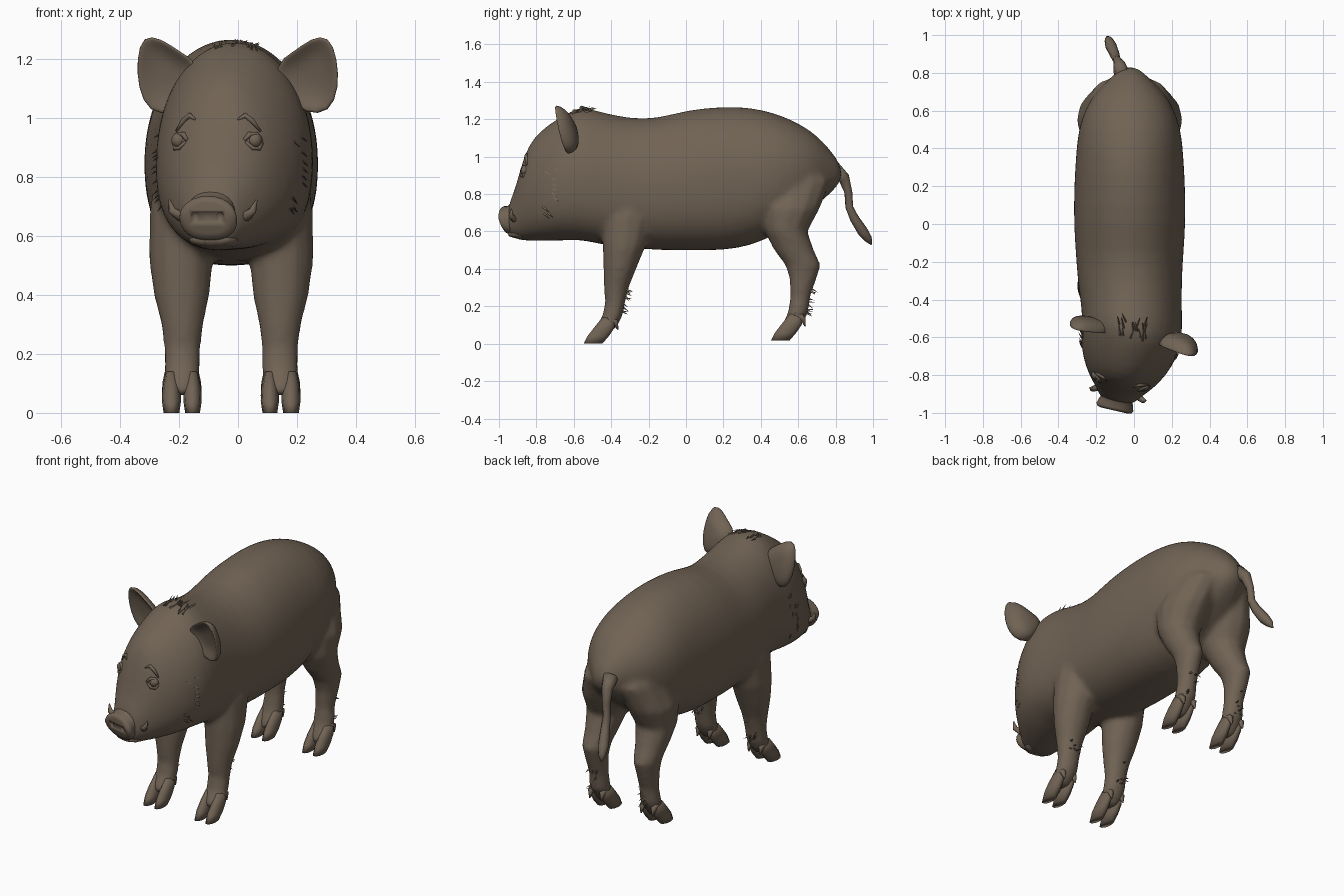
import bpy, bmesh, math, random
from mathutils import Vector, Matrix
from mathutils.bvhtree import BVHTree

if "Cube" in bpy.data.objects:
    bpy.data.objects.remove(bpy.data.objects["Cube"])

random.seed(4)
CX = -0.023                      # body centre line
hide = bpy.data.materials.new("brown hide")
hide.diffuse_color = (0.165, 0.125, 0.09, 1)
hide.use_nodes = True
hide.node_tree.nodes["Principled BSDF"].inputs["Base Color"].default_value = hide.diffuse_color


def place(p, sx=1):
    """Mirror by sx, turn the head to one side, and move to the centre line."""
    x, y, z = p[0] * sx, p[1], p[2]
    t = min(max((-0.38 - y) / 0.22, 0), 1)
    t = t * t * (3 - 2 * t)
    a = -math.radians(13) * t
    dy = y + 0.5
    return Vector((x * math.cos(a) - dy * math.sin(a) + CX + 0.03 * t,
                   x * math.sin(a) + dy * math.cos(a) - 0.5, z))


def plain(p, sx=1):
    return Vector((p[0] * sx + CX, p[1], p[2]))


def tilted(p, sx=1):
    """Snout: the lower edge leans back."""
    return place((p[0], p[1] + max(0, .67 - p[2]) * .4, p[2]), sx)


def finish(name, bm, subdiv=0, smooth=True):
    bmesh.ops.recalc_face_normals(bm, faces=bm.faces)
    me = bpy.data.meshes.new(name)
    bm.to_mesh(me)
    bm.free()
    for f in me.polygons:
        f.use_smooth = smooth
    me.materials.append(hide)
    ob = bpy.data.objects.new(name, me)
    bpy.context.collection.objects.link(ob)
    if subdiv:
        mod = ob.modifiers.new("smooth", 'SUBSURF')
        mod.levels = mod.render_levels = subdiv
    return ob


def loft(name, rings, sides=(1,), warp=plain, subdiv=0):
    """Skin closed rings of points; one copy for each mirror sign."""
    bm = bmesh.new()
    for sx in sides:
        vs = [[bm.verts.new(warp(p, sx)) for p in r] for r in rings]
        n = len(rings[0])
        for a, b in zip(vs, vs[1:]):
            for i in range(n):
                bm.faces.new((a[i], a[(i + 1) % n], b[(i + 1) % n], b[i]))
        bm.faces.new(vs[0])
        bm.faces.new(vs[-1][::-1])
    return finish(name, bm, subdiv)


def oval_y(y, zb, zt, hw, pear=0, n=24):
    """Upright cross-section at y: round on top, squarer below, pear narrows the top."""
    out = []
    for i in range(n):
        c, s = math.cos(2 * math.pi * i / n), math.sin(2 * math.pi * i / n)
        e = 2.05 if s > 0 else 2.4
        c = math.copysign(abs(c) ** (2 / e), c)
        s = math.copysign(abs(s) ** (2 / e), s)
        out.append((c * hw * (1 - pear * s), y, (zb + zt) / 2 + s * (zt - zb) / 2))
    return out


def oval_z(z, y0, y1, x0, x1, n=12):
    """Level cross-section for legs and toes."""
    return [((x0 + x1) / 2 + math.cos(a) * (x1 - x0) / 2,
             (y0 + y1) / 2 + math.sin(a) * (y1 - y0) / 2, z)
            for a in (2 * math.pi * i / n for i in range(n))]


def tube(name, path, sides=(1,), warp=plain, n=8):
    """Round tube through (x, y, z, radius) points."""
    rings = []
    for i, p in enumerate(path):
        d = Vector(path[min(i + 1, len(path) - 1)][:3]) - Vector(path[max(i - 1, 0)][:3])
        q = d.to_track_quat('Z', 'Y')
        rings.append([Vector(p[:3]) + q @ Vector((math.cos(t) * p[3], math.sin(t) * p[3], 0))
                      for t in (2 * math.pi * k / n for k in range(n))])
    return loft(name, rings, sides, warp)


# Body and head: y, bottom, top, half width, pear
body_rings = [
    (-0.96, .58, .745, .08, 0), (-0.92, .56, .82, .105, .1), (-0.885, .55, .95, .135, .1),
    (-0.84, .548, 1.085, .175, .12), (-0.76, .548, 1.16, .225, .12), (-0.66, .548, 1.225, .26, .1),
    (-0.56, .555, 1.275, .272, .08), (-0.45, .525, 1.24, .268, .06), (-0.3, .51, 1.207, .277, .05),
    (-0.15, .497, 1.207, .287, .05), (0, .495, 1.254, .298, .05), (0.2, .495, 1.273, .296, .05),
    (0.35, .52, 1.268, .287, .04), (0.5, .59, 1.23, .276, 0), (0.62, .68, 1.172, .232, 0),
    (0.7, .74, 1.115, .18, 0), (0.77, .8, 1.04, .105, 0), (0.835, .87, .95, .04, 0)]
body = loft("body", [oval_y(*r) for r in body_rings], warp=place, subdiv=1)

# Legs: z, y front, y back, x inner, x outer
front = [(.88, -.41, -.17, .05, .24), (.68, -.45, -.17, .05, .278), (.52, -.447, -.215, .06, .28),
         (.4, -.443, -.265, .072, .264), (.3, -.44, -.305, .093, .238), (.22, -.433, -.325, .103, .228),
         (.15, -.448, -.338, .103, .228), (.1, -.478, -.362, .108, .23), (.06, -.49, -.40, .125, .215)]
hind = [(1.0, .42, .66, .0, .19), (.87, .39, .775, -.02, .225), (.72, .39, .715, .01, .28),
        (.6, .42, .65, .045, .272), (.5, .47, .685, .075, .252), (.42, .53, .722, .095, .238),
        (.35, .552, .7, .106, .228), (.25, .557, .665, .11, .218), (.16, .542, .653, .106, .225),
        (.1, .512, .613, .108, .23), (.06, .5, .58, .125, .215)]
front_legs = loft("front_legs", [oval_z(*r) for r in front], (-1, 1))
hind_legs = loft("hind_legs", [oval_z(*r) for r in hind], (-1, 1))

# Fuse body, head and legs into one soft skin
bm = bmesh.new()
deps = bpy.context.evaluated_depsgraph_get()
for part in (body, front_legs, hind_legs):
    bm.from_object(part, deps)
    bpy.data.objects.remove(part)
bm.normal_update()
skin = BVHTree.FromBMesh(bm)
torso = finish("body_head_and_legs", bm)
fuse = torso.modifiers.new("fuse", 'REMESH')
fuse.mode, fuse.voxel_size, fuse.use_smooth_shade = 'VOXEL', 0.014, True
soft = torso.modifiers.new("soften", 'SMOOTH')
soft.factor, soft.iterations = 0.5, 9

# Snout: disc with a rim and two nostrils, over a lower lip
snout = loft("snout", [oval_y(y, b, t, w) for y, b, t, w in (
    (-0.88, .60, .8, .1), (-0.94, .59, .755, .085), (-0.965, .587, .735, .094),
    (-0.985, .585, .735, .1), (-0.996, .59, .728, .094), (-1.0, .608, .712, .075))], warp=tilted)
bm = bmesh.new()
for sx in (-1, 1):
    m = Matrix.Translation(tilted((0.042, -1.0, .662), sx)) @ Matrix.Diagonal((.9, .8, 1.1, 1))
    bmesh.ops.create_uvsphere(bm, u_segments=12, v_segments=8, radius=.018, matrix=m)
cutter = finish("nostril_cutter", bm)
cutter.hide_render = cutter.hide_viewport = True
cut = snout.modifiers.new("nostrils", 'BOOLEAN')
cut.operation, cut.object = 'DIFFERENCE', cutter
loft("lower_lip", [oval_y(y, b, t, w, n=12) for y, b, t, w in (
    (-0.85, .555, .64, .1), (-0.92, .563, .612, .08), (-0.95, .572, .6, .055))], warp=place)

# Tusks
tube("tusks", [(.09, -.88, .665, .02), (.118, -.905, .668, .018), (.14, -.915, .685, .014),
               (.152, -.91, .722, .003)], (-1, 1), place)

# Eyes with lids and brows
bm = bmesh.new()
for sx in (-1, 1):
    spot = skin.find_nearest(place((.145, -.87, .93), sx))[0]
    bmesh.ops.create_uvsphere(bm, u_segments=12, v_segments=8, radius=.027,
                              matrix=Matrix.Translation(spot + Vector((0, .014, 0))))
finish("eyes", bm)
for name, pts in (("upper_lids", ((.1, .925, .006), (.125, .95, .01), (.155, .955, .01), (.185, .93, .006))),
                  ("lower_lids", ((.105, .92, .005), (.135, .9, .008), (.165, .903, .008), (.185, .925, .005))),
                  ("brows", ((.08, 1.0, .003), (.11, 1.02, .01), (.15, 1.01, .01), (.19, .975, .004)))):
    for sx, side in ((-1, "left"), (1, "right")):
        path = [(*skin.find_nearest(place((x, -.87, z), sx))[0], r) for x, z, r in pts]
        tube(name + "_" + side, path, warp=lambda p, s: Vector(p), n=6)

# Ears: cupped shells facing forward
outline = [(.12, 1.18), (.2, 1.225), (.26, 1.27), (.325, 1.282), (.35, 1.2),
           (.35, 1.1), (.315, 1.015), (.23, 1.01), (.16, 1.07)]
ear_rings = []
for k, dy in ((.15, .03), (.55, .026), (.85, .008), (1, 0), (1, .018), (.85, .05), (.4, .07)):
    ear_rings.append([(.235 + (x - .235) * k, -.585 - .22 * (.12 + (z - 1.15) * k) + dy,
                       1.15 + (z - 1.15) * k) for x, z in outline])
loft("ears", ear_rings, (-1, 1), lambda p, s: place(p, s) + Vector((.015, 0, 0)), subdiv=1)

# Split hooves and dewclaws
for name, y, zb in (("front", -.55, 0), ("hind", .452, .018)):
    for part, x0, x1 in (("inner", .1, .162), ("outer", .17, .235)):
        loft(f"{name}_{part}_toes", [oval_z(z + zb, y + a, y + b, x0 + i, x1 - i, 10)
             for z, a, b, i in ((.14, .1, .18, .014), (.085, .055, .17, .002),
                                (.04, .02, .14, 0), (0, 0, .105, .006))], (-1, 1))
    for part, x in (("inner", .13), ("outer", .205)):
        tube(f"{name}_{part}_dewclaws", [(x, y + .13, .14 + zb, .02), (x, y + .175, .115 + zb, .018),
                                         (x, y + .185, .075 + zb, .004)], (-1, 1), n=6)

# Tail with a flat tuft
tube("tail", [(-.04, .79, .93, .045), (-.055, .845, .885, .032), (-.065, .868, .81, .022),
              (-.07, .873, .73, .022), (-.08, .9, .67, .026), (-.1, .945, .60, .03),
              (-.112, .975, .56, .022), (-.12, .992, .53, .004)])

# Bristles: slim spikes lying along the skin
bm = bmesh.new()


def spike(base, direction, length):
    q = direction.to_track_quat('Z', 'Y').to_matrix().to_4x4()
    m = Matrix.Translation(base + direction.normalized() * length * .4) @ q
    bmesh.ops.create_cone(bm, cap_ends=True, segments=3, radius1=.006, radius2=0, depth=length, matrix=m)


for i in range(20):              # crest
    b = skin.find_nearest(place((random.uniform(-.11, .11), random.uniform(-.63, -.49), 1.3)))[0]
    spike(b, Vector((random.uniform(-.5, .5), 1, .25)), .055)
for sx in (-1, 1):
    for i in range(12):          # cheeks
        p = (.35, random.uniform(-.76, -.66), random.uniform(.62, .98))
        b, n, _, _ = skin.find_nearest(place(p, sx))
        spike(b, n * .7 + Vector((0, 1.2, -.6)), .04)
    for y in (-.3, .68):         # backs of the legs
        for i in range(7):
            p = plain((random.uniform(.13, .21), y, random.uniform(.14, .29)), sx)
            b, n, _, _ = skin.find_nearest(p)
            spike(b, n + Vector((0, 0, random.uniform(-.6, .3))), .035)
finish("bristles", bm, smooth=False)
